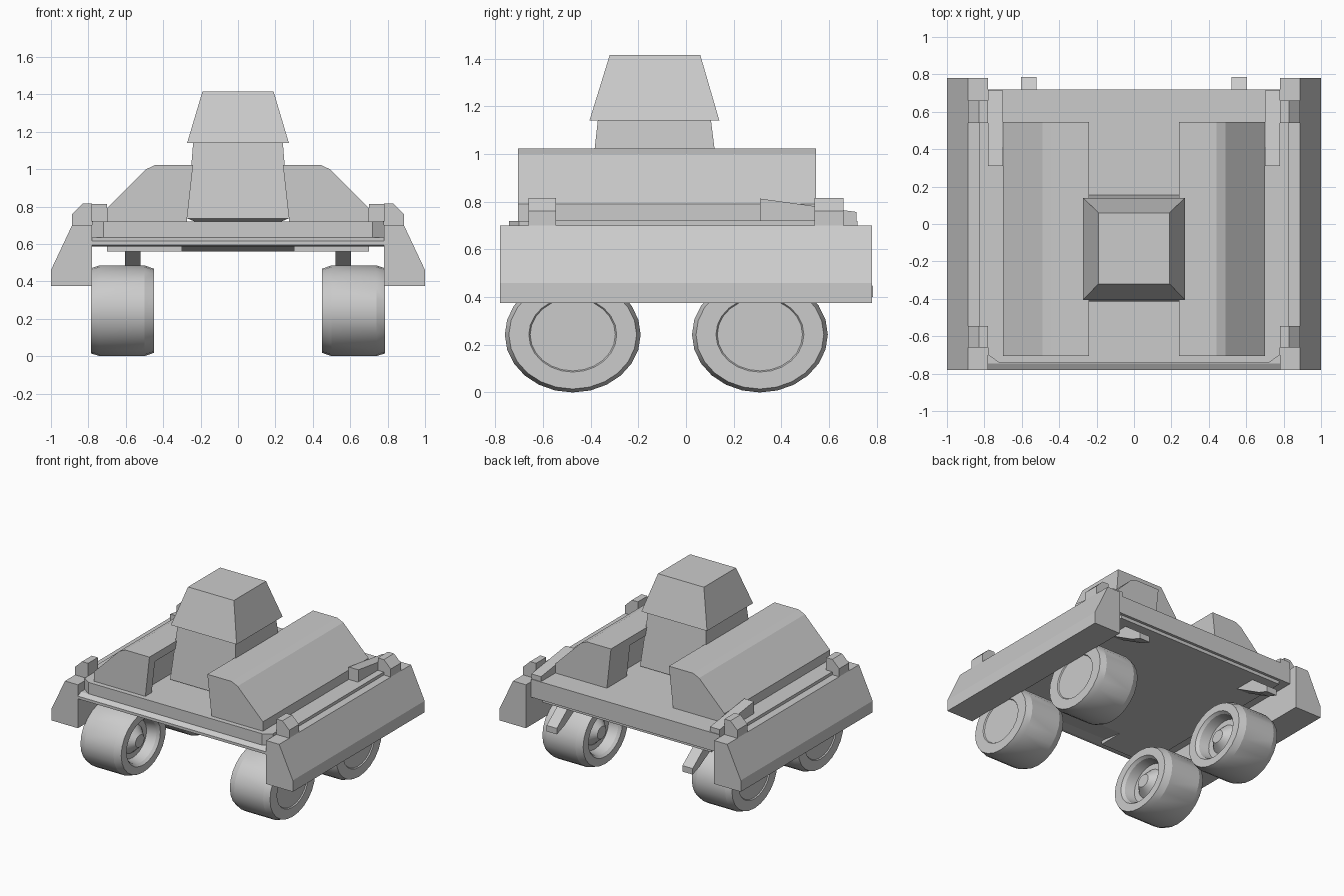
import bpy, bmesh, math
from mathutils import Vector

if "Cube" in bpy.data.objects:
    bpy.data.objects.remove(bpy.data.objects["Cube"], do_unlink=True)

grey = bpy.data.materials.new("plain_grey")
grey.use_nodes = True
grey.diffuse_color = (0.6, 0.6, 0.6, 1)
grey.node_tree.nodes["Principled BSDF"].inputs["Base Color"].default_value = (0.6, 0.6, 0.6, 1)


def finish(name, bm, smooth=False):
    bmesh.ops.recalc_face_normals(bm, faces=bm.faces)
    mesh = bpy.data.meshes.new(name)
    bm.to_mesh(mesh)
    bm.free()
    mesh.materials.append(grey)
    obj = bpy.data.objects.new(name, mesh)
    bpy.context.collection.objects.link(obj)
    if smooth:
        bpy.ops.object.select_all(action="DESELECT")
        obj.select_set(True)
        bpy.context.view_layer.objects.active = obj
        bpy.ops.object.shade_smooth_by_angle(angle=math.radians(20))
    return obj


def loft(name, bottom, top):
    """Solid between two matching rings of points."""
    bm = bmesh.new()
    a = [bm.verts.new(p) for p in bottom]
    b = [bm.verts.new(p) for p in top]
    bm.faces.new(a)
    bm.faces.new(b)
    for i in range(len(a)):
        j = (i + 1) % len(a)
        bm.faces.new((a[i], a[j], b[j], b[i]))
    return finish(name, bm)


def along_y(name, profile, y0, y1, side=1):
    """Extrude an (x, z) profile along y."""
    return loft(name, [(side * x, y0, z) for x, z in profile],
                [(side * x, y1, z) for x, z in profile])


def along_x(name, profile, x0, x1):
    """Extrude a (y, z) profile along x."""
    return loft(name, [(x0, y, z) for y, z in profile],
                [(x1, y, z) for y, z in profile])


def rect(x0, x1, y0, y1, z):
    return [(x0, y0, z), (x1, y0, z), (x1, y1, z), (x0, y1, z)]


def box(name, x0, x1, y0, y1, z0, z1):
    return loft(name, rect(x0, x1, y0, y1, z0), rect(x0, x1, y0, y1, z1))


# Hull deck with chamfered front corners, front lip and belly
plan = [(-0.78, 0.72), (-0.78, -0.70), (-0.72, -0.742), (0.72, -0.742), (0.78, -0.70), (0.78, 0.72)]
loft("deck", [(x, y, 0.585) for x, y in plan], [(x, y, 0.72) for x, y in plan])
along_x("front_lip", [(-0.70, 0.635), (-0.745, 0.635), (-0.78, 0.615), (-0.78, 0.595), (-0.745, 0.585),
                      (-0.70, 0.585)], -0.78, 0.78)
for side, tag in ((1, "left"), (-1, "right")):
    box("belly_panel_" + tag, side * 0.30, side * 0.70, -0.70, 0.70, 0.56, 0.59)
loft("belly_centre", rect(-0.30, 0.30, -0.50, 0.70, 0.56), rect(-0.30, 0.30, -0.70, 0.70, 0.59))

# Turret: tapered body on a small foot, with a wider head
loft("turret_foot", rect(-0.22, 0.22, -0.35, 0.10, 0.715), rect(-0.272, 0.272, -0.415, 0.155, 0.737))
loft("turret_body", rect(-0.272, 0.272, -0.415, 0.155, 0.737), rect(-0.24, 0.24, -0.37, 0.105, 1.14))
loft("turret_head", rect(-0.272, 0.272, -0.405, 0.14, 1.14), rect(-0.19, 0.19, -0.32, 0.06, 1.415))

# Wheel cross-section as (x, radius): hollow inside face, dished outside face
WHEEL = [(0.48, 0), (0.48, 0.045), (0.54, 0.10), (0.54, 0.14), (0.47, 0.155), (0.45, 0.17), (0.45, 0.225),
         (0.50, 0.2425), (0.74, 0.2425), (0.785, 0.228), (0.785, 0.157), (0.777, 0.152), (0.777, 0)]


def wheel(name, side, y):
    bm = bmesh.new()
    vs = [bm.verts.new((side * x, 0, -r)) for x, r in WHEEL]
    es = [bm.edges.new(pair) for pair in zip(vs, vs[1:])]
    bmesh.ops.spin(bm, geom=vs + es, cent=(0, 0, 0), axis=(1, 0, 0),
                   angle=math.tau, steps=24, use_duplicate=False)
    bmesh.ops.remove_doubles(bm, verts=bm.verts, dist=0.0005)
    bmesh.ops.scale(bm, verts=bm.verts, vec=Vector((1, 1.175, 1)))
    bmesh.ops.translate(bm, verts=bm.verts, vec=Vector((0, y, 0.2425)))
    finish(name, bm, smooth=True)


# Engine hump: full section at both ends, hollowed inner wall between
OUTER = [(0.44, 1.023), (0.49, 1.0), (0.70, 0.79), (0.70, 0.71)]
FULL = [(0.275, 0.71), (0.24, 1.023)] + OUTER
HOLLOW = [(0.34, 0.71), (0.34, 0.96), (0.247, 0.96), (0.24, 1.023)] + OUTER
ARMOUR = [(0.78, 0.375), (1.0, 0.375), (1.0, 0.46), (0.887, 0.70), (0.78, 0.70)]
BRACKET = [(0.78, 0.69), (0.887, 0.69), (0.887, 0.76), (0.83, 0.815), (0.78, 0.815)]

for side, tag in ((1, "left"), (-1, "right")):
    along_y("hump_front_" + tag, FULL, -0.705, -0.63, side)
    along_y("hump_middle_" + tag, HOLLOW, -0.63, 0.31, side)
    along_y("hump_back_" + tag, FULL, 0.31, 0.545, side)

    # Side armour with its mounting brackets and rail
    along_y("side_armour_" + tag, ARMOUR, -0.78, 0.78, side)
    along_y("front_bracket_" + tag, BRACKET, -0.66, -0.545, side)
    along_y("back_bracket_" + tag, BRACKET, 0.54, 0.66, side)
    box("side_rail_" + tag, side * 0.775, side * 0.83, -0.545, 0.54, 0.69, 0.722)
    along_x("back_wedge_" + tag, [(0.31, 0.71), (0.31, 0.813), (0.715, 0.757), (0.715, 0.71)],
            side * 0.70, side * 0.78)

    # Sloping rear arm under the deck
    along_x("rear_arm_" + tag, [(0.45, 0.57), (0.62, 0.57), (0.785, 0.445), (0.785, 0.40), (0.70, 0.43)],
            side * 0.52, side * 0.605)

    wheel("front_wheel_" + tag, side, -0.475)
    wheel("back_wheel_" + tag, side, 0.31)
